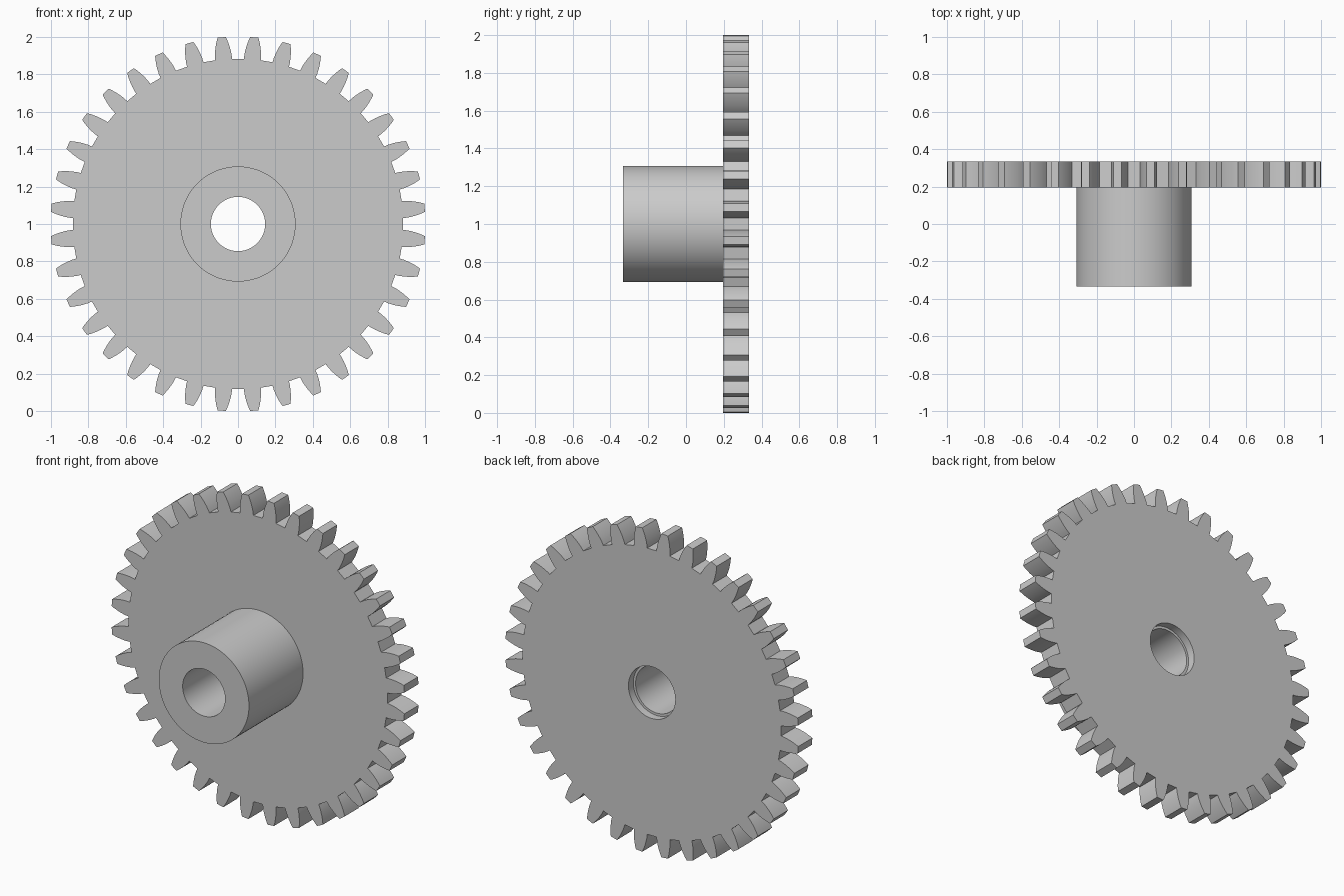
import bpy, bmesh, math

if "Cube" in bpy.data.objects:
    bpy.data.objects.remove(bpy.data.objects["Cube"])

TEETH, SEG, ZC = 36, 72, 1.0
FRONT, BACK, HUB_END = 0.195, 0.333, -0.333
HUB_R, BORE_R, RECESS_R, RECESS_Y = 0.308, 0.145, 0.160, 0.285


def ring(bm, polar, y):
    """Closed loop of vertices around the gear axis."""
    return [bm.verts.new((r * math.sin(a), y, ZC + r * math.cos(a))) for r, a in polar]


def circle(r):
    return [(r, 2 * math.pi * i / SEG) for i in range(SEG)]


def bridge(bm, a, b):
    n = len(a)
    for i in range(n):
        j = (i + 1) % n
        bm.faces.new((a[i], a[j], b[j], b[i]))


def loop_edges(bm, loop):
    out = []
    for i, v in enumerate(loop):
        w = loop[(i + 1) % len(loop)]
        out.append(bm.edges.get((v, w)) or bm.edges.new((v, w)))
    return out


# tooth outline: (radius, half angle in degrees) from root to tip
flank = [(0.884, 2.95), (0.905, 2.85), (0.928, 2.6), (0.949, 2.3), (0.968, 1.97),
         (0.986, 1.62), (1.002, 1.25)]
tooth = [(r, -a) for r, a in flank] + flank[::-1]
outline = []
for k in range(TEETH):
    mid = (k + 0.5) * 360 / TEETH
    outline += [(r, math.radians(mid + a)) for r, a in tooth]

bm = bmesh.new()

# toothed rim
rim_front, rim_back = ring(bm, outline, FRONT), ring(bm, outline, BACK)
bridge(bm, rim_front, rim_back)

# hub and stepped bore, lathed from front face of the gear round to its back
profile = [(HUB_R, FRONT), (HUB_R, HUB_END), (BORE_R, HUB_END),
           (BORE_R, RECESS_Y), (RECESS_R, RECESS_Y), (RECESS_R, BACK)]
rings = [ring(bm, circle(r), y) for r, y in profile]
for a, b in zip(rings, rings[1:]):
    bridge(bm, a, b)

# flat gear faces
for outer, inner in ((rim_front, rings[0]), (rim_back, rings[-1])):
    bmesh.ops.triangle_fill(bm, use_beauty=True, use_dissolve=False,
                            edges=loop_edges(bm, outer) + loop_edges(bm, inner))

bmesh.ops.recalc_face_normals(bm, faces=bm.faces[:])
mesh = bpy.data.meshes.new("spur_gear")
bm.to_mesh(mesh)
bm.free()
gear = bpy.data.objects.new("spur_gear", mesh)
bpy.context.collection.objects.link(gear)
bpy.context.view_layer.objects.active = gear
gear.select_set(True)
bpy.ops.object.shade_smooth_by_angle(angle=math.radians(25))
